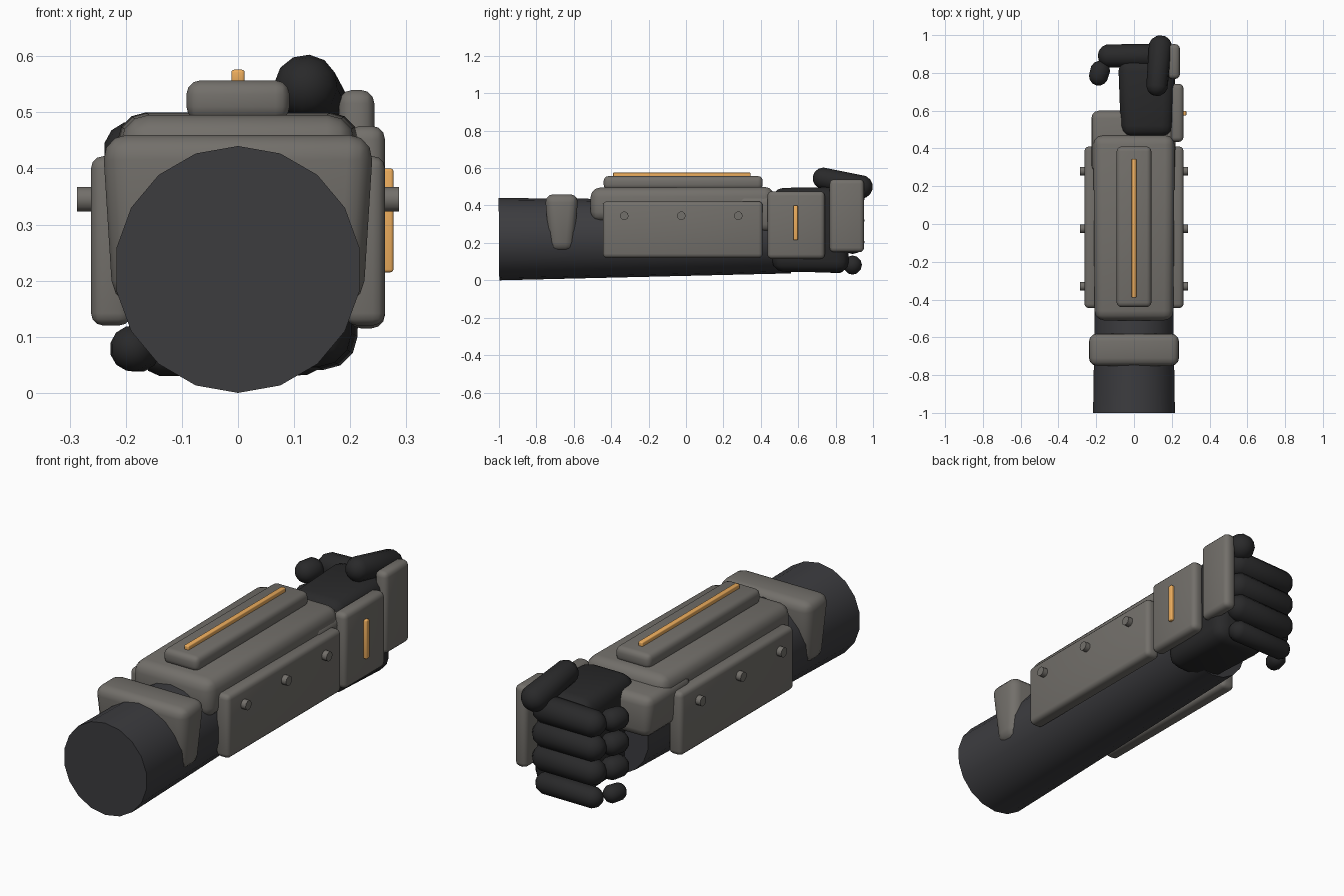
import bpy, bmesh, math
from mathutils import Vector, Matrix

if "Cube" in bpy.data.objects:
    bpy.data.objects.remove(bpy.data.objects["Cube"])


def material(name, rgb):
    m = bpy.data.materials.new(name)
    m.diffuse_color = (*rgb, 1)
    m.use_nodes = True
    m.node_tree.nodes["Principled BSDF"].inputs["Base Color"].default_value = m.diffuse_color
    return m


SLEEVE = material("sleeve_dark", (0.045, 0.045, 0.05))
GLOVE = material("glove_black", (0.022, 0.022, 0.023))
ARMOUR = material("armour_grey", (0.17, 0.16, 0.145))
GLOW = material("orange_strip", (0.85, 0.42, 0.11))


def finish(bm, name, mat, angle=50):
    bmesh.ops.recalc_face_normals(bm, faces=bm.faces)
    mesh = bpy.data.meshes.new(name)
    bm.to_mesh(mesh)
    bm.free()
    ob = bpy.data.objects.new(name, mesh)
    bpy.context.collection.objects.link(ob)
    mesh.materials.append(mat)
    bpy.ops.object.select_all(action='DESELECT')
    ob.select_set(True)
    bpy.context.view_layer.objects.active = ob
    bpy.ops.object.shade_smooth_by_angle(angle=math.radians(angle))
    return ob


def block(name, x, y, z, bevel, mat=ARMOUR, low=(1, 1), front=(1, 1)):
    """Rounded box from ranges; low scales the bottom in x, y; front scales the -y end in x, z."""
    lo, hi = Vector((x[0], y[0], z[0])), Vector((x[1], y[1], z[1]))
    mid, size = (lo + hi) / 2, hi - lo
    bm = bmesh.new()
    bmesh.ops.create_cube(bm, size=1)
    for v in bm.verts:
        c = v.co.copy()
        if c.z < 0:
            v.co.x *= low[0]
            v.co.y *= low[1]
        if c.y < 0:
            v.co.x *= front[0]
            v.co.z *= front[1]
        v.co = Vector(a * b for a, b in zip(v.co, size)) + mid
    bmesh.ops.bevel(bm, geom=bm.edges[:], offset=bevel, segments=3,
                    profile=0.5, affect='EDGES', clamp_overlap=True)
    return finish(bm, name, mat)


def rod(name, a, b, r1, r2, sides, mat):
    a, b = Vector(a), Vector(b)
    d = b - a
    bm = bmesh.new()
    bmesh.ops.create_cone(bm, cap_ends=True, segments=sides, radius1=r1, radius2=r2, depth=d.length)
    rot = Vector((0, 0, 1)).rotation_difference(d).to_matrix().to_4x4()
    bmesh.ops.transform(bm, matrix=Matrix.Translation((a + b) / 2) @ rot, verts=bm.verts)
    return finish(bm, name, mat)


def capsule(name, a, b, r1, r2, mat=GLOVE):
    """Round-ended finger segment between two sphere centres."""
    a, b = Vector(a), Vector(b)
    d = b - a
    bm = bmesh.new()
    bmesh.ops.create_uvsphere(bm, u_segments=12, v_segments=7, radius=1)
    for v in bm.verts:
        upper = v.co.z > 0
        v.co *= r2 if upper else r1
        if upper:
            v.co.z += d.length
    rot = Vector((0, 0, 1)).rotation_difference(d).to_matrix().to_4x4()
    bmesh.ops.transform(bm, matrix=Matrix.Translation(a) @ rot, verts=bm.verts)
    return finish(bm, name, mat, 60)


# forearm sleeve
rod("forearm", (0, -1, 0.22), (0, 0.56, 0.232), 0.22, 0.195, 18, SLEEVE)

# armour around the arm
block("elbow_collar", (-0.242, 0.242), (-0.755, -0.575), (0.155, 0.46), 0.045, low=(0.92, 0.7))
block("top_shell", (-0.215, 0.215), (-0.51, 0.47), (0.31, 0.5), 0.05, front=(0.97, 0.95))
block("wrist_cuff", (-0.228, 0.222), (0.27, 0.6), (0.26, 0.455), 0.04, low=(0.95, 1))
block("top_plate", (-0.092, 0.092), (-0.44, 0.41), (0.485, 0.557), 0.025)
block("top_strip", (-0.012, 0.012), (-0.39, 0.345), (0.55, 0.576), 0.005, GLOW)

# side plates and their bolts
for side, s in (("left", -1), ("right", 1)):
    block(f"side_plate_{side}", sorted((s * 0.19, s * 0.262)), (-0.445, 0.41), (0.12, 0.422), 0.022)
    for i, y in enumerate((-0.33, -0.025, 0.28)):
        rod(f"bolt_{side}_{i}", (s * 0.24, y, 0.345), (s * 0.287, y, 0.345), 0.023, 0.023, 10, ARMOUR)

# back-of-hand plates
block("hand_plate", (0.195, 0.262), (0.435, 0.742), (0.115, 0.476), 0.024)
block("hand_strip", (0.255, 0.277), (0.574, 0.598), (0.215, 0.4), 0.005, GLOW)
block("knuckle_plate", (0.18, 0.243), (0.768, 0.952), (0.15, 0.54), 0.024)

# fist
block("palm", (-0.085, 0.222), (0.46, 0.87), (0.04, 0.5), 0.06, GLOVE, low=(0.95, 1), front=(0.9, 0.97))
for i, z in enumerate((0.435, 0.32, 0.205, 0.082)):
    r = 0.066 if i < 3 else 0.052
    y = 0.89
    capsule(f"finger_{i}", (0.11, y, z), (-0.13, y, z - 0.004), r, r * 0.94)
    capsule(f"fingertip_{i}", (-0.18, 0.81, z - 0.003), (-0.187, 0.785, z - 0.003), r * 0.83, r * 0.8)
capsule("thumb", (0.122, 0.735, 0.545), (0.14, 0.935, 0.5), 0.058, 0.064)
